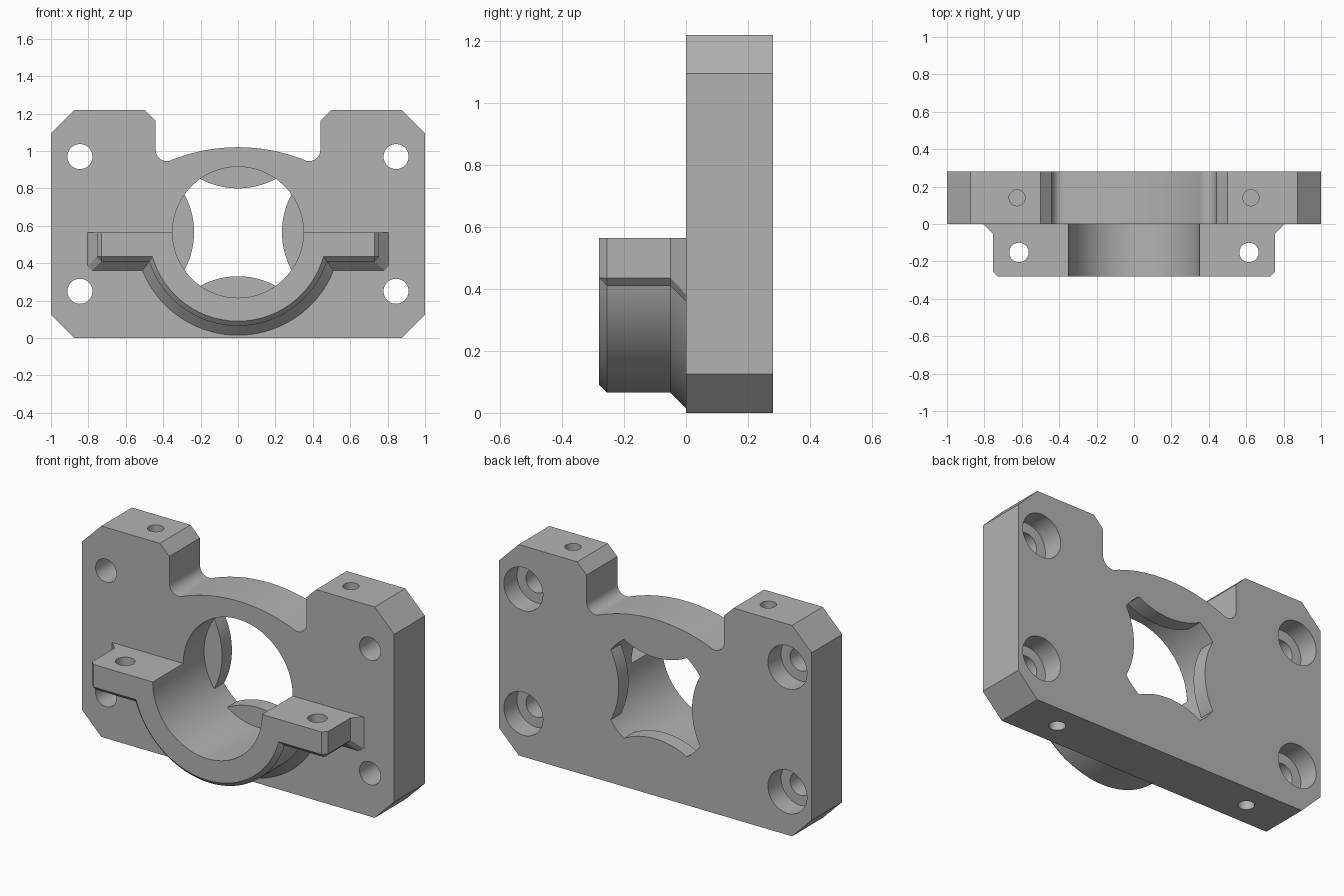
import bpy, bmesh
from math import sin, cos, radians, asin, atan2, sqrt
from mathutils import Matrix, Vector

cube = bpy.data.objects.get("Cube")
if cube:
    bpy.data.objects.remove(cube, do_unlink=True)

grey = bpy.data.materials.new("machined grey")
grey.use_nodes = True
grey.diffuse_color = (0.45, 0.45, 0.45, 1)
grey.node_tree.nodes["Principled BSDF"].inputs["Base Color"].default_value = (0.45, 0.45, 0.45, 1)

BORE_Z, BORE_R, DEPTH = 0.565, 0.35, 0.28


def add_object(name, bm):
    bmesh.ops.remove_doubles(bm, verts=bm.verts, dist=1e-5)
    bmesh.ops.recalc_face_normals(bm, faces=bm.faces)
    mesh = bpy.data.meshes.new(name)
    bm.to_mesh(mesh)
    bm.free()
    mesh.materials.append(grey)
    obj = bpy.data.objects.new(name, mesh)
    bpy.context.collection.objects.link(obj)
    return obj


def loft(name, sections):
    """Solid through (y, [(x, z), ...]) sections with equal point counts."""
    bm = bmesh.new()
    rings = [[bm.verts.new((x, y, z)) for x, z in pts] for y, pts in sections]
    bm.faces.new(rings[0])
    bm.faces.new(rings[-1])
    for a, b in zip(rings, rings[1:]):
        for i in range(len(a)):
            j = (i + 1) % len(a)
            bm.faces.new((a[i], a[j], b[j], b[i]))
    return add_object(name, bm)


def drill(name, start, end, radius, segments=40):
    start, end = Vector(start), Vector(end)
    axis = end - start
    bm = bmesh.new()
    turn = axis.to_track_quat("Z", "Y").to_matrix().to_4x4()
    bmesh.ops.create_cone(bm, cap_ends=True, segments=segments, radius1=radius, radius2=radius,
                          depth=axis.length, matrix=Matrix.Translation((start + end) / 2) @ turn)
    return add_object(name, bm)


def combine(target, tool, operation):
    tool.hide_render = True
    mod = target.modifiers.new(operation.lower(), "BOOLEAN")
    mod.operation, mod.object, mod.solver = operation, tool, "EXACT"
    bpy.context.view_layer.objects.active = target
    bpy.ops.object.modifier_apply(modifier=mod.name)
    bpy.data.objects.remove(tool, do_unlink=True)


def arc(cx, cz, r, a0, a1, n):
    steps = [radians(a0 + (a1 - a0) * i / n) for i in range(n + 1)]
    return [(cx + r * cos(a), cz + r * sin(a)) for a in steps]


def mirrored(half):
    """Close a right-hand outline with its mirror image."""
    return half + [(-x, z) for x, z in reversed(half) if x > 1e-6]


# Plate with clipped corners, filleted notch and crowned middle
half = [(0.875, 0), (1, 0.125), (1, 1.095), (0.875, 1.22), (0.5, 1.22), (0.44, 1.16)]
half += arc(0.38, 1.005, 0.06, 0, -112, 10)
half += arc(0, 0.06, 0.96, 68, 90, 16)
outline = mirrored(half)
bracket = loft("bearing_bracket", [(0, outline), (DEPTH, outline)])


# Half-round cradle with side flanges, chamfered front and flared root
def cradle_profile(grow, cut):
    width, low, r = 0.755 + grow, 0.41 - grow, 0.5 + grow
    drop = low - BORE_Z
    reach = sqrt(r * r - drop * drop)
    a0 = atan2(drop, reach) * 180 / radians(180)
    right = [(width, BORE_Z), (width, low + cut), (width - cut, low)]
    return mirrored(right + arc(0, BORE_Z, r, a0, -90, 28))


cradle = loft("cradle", [(-DEPTH, cradle_profile(-0.025, 0)),
                         (-0.255, cradle_profile(0, 0.025)),
                         (-0.05, cradle_profile(0, 0.025)),
                         (0, cradle_profile(0.05, 0.023)),
                         (0.02, cradle_profile(0.05, 0.023))])
combine(bracket, cradle, "UNION")

# Main bore
combine(bracket, drill("bore", (0, -0.5, BORE_Z), (0, 0.5, BORE_Z), BORE_R, 96), "DIFFERENCE")

# Four retaining tabs at the back of the bore
spread = asin(0.203 / BORE_R) * 180 / radians(180)
bulge = asin(0.203 / 0.425) * 180 / radians(180)
for quarter in range(4):
    t = quarter * 90
    a = radians(t)
    inner = arc(0.66 * cos(a), BORE_Z + 0.66 * sin(a), 0.425, t + 180 - bulge, t + 180 + bulge, 20)
    outer = arc(0, BORE_Z, 0.37, t - spread, t + spread, 20)
    lens = inner + outer
    combine(bracket, loft("tab", [(DEPTH - 0.09, lens), (DEPTH, lens)]), "UNION")

for side in (-1, 1):
    # Counterbored mounting holes
    for z in (0.25, 0.97):
        x = side * 0.845
        combine(bracket, drill("bolt", (x, -0.1, z), (x, 0.5, z), 0.067), "DIFFERENCE")
        combine(bracket, drill("counterbore", (x, 0.16, z), (x, 0.5, z), 0.125), "DIFFERENCE")
    # Blind holes from the top and bottom edges
    x = side * 0.625
    for z0, z1 in ((-0.1, 0.35), (0.87, 1.4)):
        combine(bracket, drill("blind", (x, 0.14, z0), (x, 0.14, z1), 0.043, 32), "DIFFERENCE")
    # Cap screw holes in the cradle flanges
    x = side * 0.615
    combine(bracket, drill("cap", (x, -0.152, 0.2), (x, -0.152, 0.8), 0.052, 32), "DIFFERENCE")

# Smooth curved walls, keep machined edges crisp
bpy.ops.object.select_all(action="DESELECT")
bracket.select_set(True)
bpy.context.view_layer.objects.active = bracket
bpy.ops.object.shade_smooth_by_angle(angle=radians(25))
